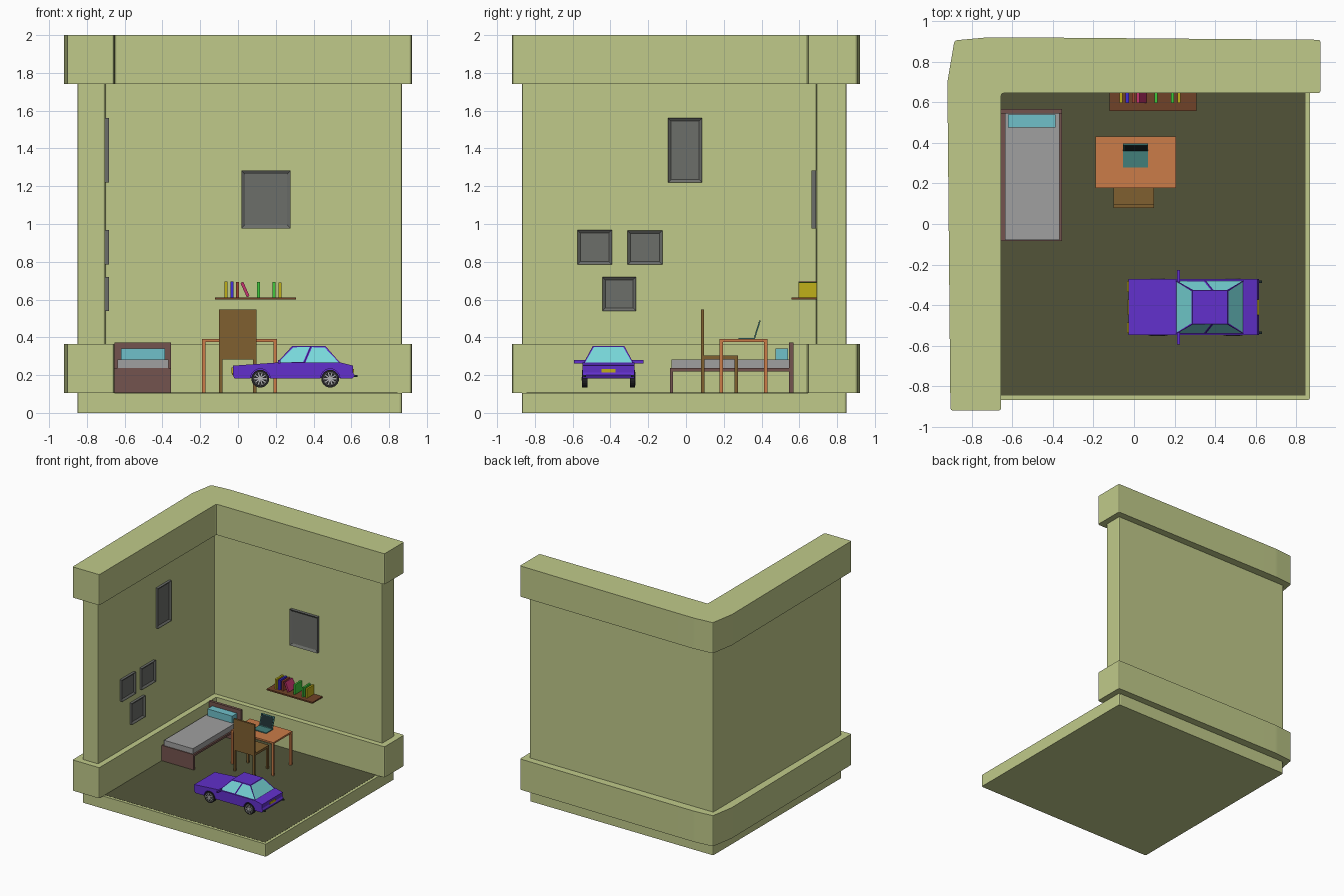
import bpy, bmesh, math
from mathutils import Vector, Matrix

if "Cube" in bpy.data.objects:
    bpy.data.objects.remove(bpy.data.objects["Cube"])


def mat(name, r, g, b):
    m = bpy.data.materials.new(name)
    m.diffuse_color = [((c / 255 + 0.055) / 1.055) ** 2.4 for c in (r, g, b)] + [1]
    m.use_nodes = True
    m.node_tree.nodes["Principled BSDF"].inputs["Base Color"].default_value = m.diffuse_color
    return m


WALL = mat("wall_green", 192, 202, 138)
FLOOR = mat("floor_olive", 82, 84, 57)
FRAME = mat("frame_grey", 108, 110, 106)
BEDWOOD = mat("bed_wood", 116, 84, 78)
SHEET = mat("sheet_grey", 160, 160, 160)
PILLOW = mat("pillow_blue", 112, 192, 202)
DESK = mat("desk_orange", 203, 124, 72)
CHAIR = mat("chair_brown", 128, 96, 48)
SHELF = mat("shelf_brown", 112, 66, 40)
TEAL = mat("laptop_teal", 66, 126, 122)
DARK = mat("dark", 28, 44, 46)
PAINT = mat("car_purple", 98, 48, 204)
GLASS = mat("car_glass", 120, 216, 218)
YELLOW = mat("yellow", 192, 176, 24)
BLUE = mat("blue", 64, 44, 216)
GREEN = mat("green", 64, 200, 60)
PINK = mat("pink", 196, 52, 110)
MAROON = mat("maroon", 160, 70, 50)
TYRE = mat("tyre", 36, 36, 38)
METAL = mat("metal", 178, 178, 180)


def finish(bm, name, *mats):
    bmesh.ops.recalc_face_normals(bm, faces=bm.faces)
    me = bpy.data.meshes.new(name)
    bm.to_mesh(me)
    bm.free()
    for m in mats:
        me.materials.append(m)
    ob = bpy.data.objects.new(name, me)
    bpy.context.collection.objects.link(ob)
    return ob


def box(name, x, y, z, m, rot=None):
    """Box from (min, max) ranges, optionally rotated about its centre."""
    bm = bmesh.new()
    bmesh.ops.create_cube(bm, size=1)
    bmesh.ops.scale(bm, vec=[b - a for a, b in (x, y, z)], verts=bm.verts)
    ob = finish(bm, name, m)
    ob.location = [(a + b) / 2 for a, b in (x, y, z)]
    if rot:
        ob.rotation_euler = rot
    return ob


def prism(name, pts, lo, hi, m, axis="z", bevel=0):
    """Extrude a polygon along z (xy points) or y (xz points)."""
    bm = bmesh.new()
    f = bm.faces.new([bm.verts.new((a, b, lo) if axis == "z" else (a, lo, b)) for a, b in pts])
    r = bmesh.ops.extrude_face_region(bm, geom=[f])
    d = (0, 0, hi - lo) if axis == "z" else (0, hi - lo, 0)
    bmesh.ops.translate(bm, vec=d, verts=[v for v in r["geom"] if isinstance(v, bmesh.types.BMVert)])
    if bevel:
        up = [e for e in bm.edges if abs(e.verts[0].co.z - e.verts[1].co.z) > 1e-4]
        bmesh.ops.bevel(bm, geom=up, offset=bevel, segments=2, profile=0.5, affect="EDGES")
    return finish(bm, name, m)


def cylinder(name, loc, r, depth, m, rot, seg=24):
    bm = bmesh.new()
    bmesh.ops.create_cone(bm, cap_ends=True, segments=seg, radius1=r, radius2=r, depth=depth)
    ob = finish(bm, name, m)
    ob.location, ob.rotation_euler = loc, rot
    return ob


# Room: slab, L-shaped walls, thick bands at bottom and top
prism("floor_slab", [(-.85, -.868), (.868, -.868), (.868, .85), (-.85, .85)], 0, .106, WALL, bevel=.012)
box("floor_surface", (-.66, .845), (-.845, .65), (.09, .107), FLOOR)
prism("walls", [(-.85, -.868), (-.703, -.868), (-.703, .69), (.868, .69), (.868, .85), (-.85, .85)],
      .1, 1.8, WALL, bevel=.008)
band = [(-.905, -.92), (-.655, -.92), (-.655, .645), (.92, .645), (.92, .908),
        (-.58, .92), (-.72, .92), (-.885, .905), (-.92, .70)]
prism("lower_band", band, .106, .366, WALL, bevel=.012)
prism("upper_band", band, 1.74, 2.0, WALL, bevel=.012)


# Picture frames: inset and recessed front face
def picture(name, w, h, loc, turn):
    bm = bmesh.new()
    bmesh.ops.create_cube(bm, size=1)
    bmesh.ops.scale(bm, vec=(w, .024, h), verts=bm.verts)
    bm.normal_update()
    f = min(bm.faces, key=lambda q: q.calc_center_median().y)
    bmesh.ops.inset_region(bm, faces=[f], thickness=.022 if w < .2 else .026)
    bmesh.ops.translate(bm, vec=(0, .012, 0), verts=f.verts)
    ob = finish(bm, name, FRAME)
    ob.location, ob.rotation_euler = loc, (0, 0, turn)


for i, (y0, y1, z0, z1) in enumerate([(-.095, .085, 1.22, 1.56), (-.575, -.392, .785, .968),
                                      (-.31, -.125, .785, .965), (-.443, -.265, .54, .72)]):
    picture(f"left_picture_{i}", y1 - y0, z1 - z0, (-.694, (y0 + y1) / 2, (z0 + z1) / 2), math.pi / 2)
picture("back_picture", .26, .305, (.148, .676, 1.13), 0)

# Bed
box("bed_headboard", (-.655, -.355), (.545, .568), (.106, .372), BEDWOOD)
box("bed_footboard", (-.655, -.355), (-.085, -.07), (.106, .237), BEDWOOD)
box("bed_base", (-.655, -.355), (-.075, .55), (.22, .237), BEDWOOD)
box("mattress", (-.637, -.368), (-.078, .545), (.234, .282), SHEET)
box("pillow", (-.62, -.387), (.475, .54), (.282, .341), PILLOW)


# Desk and chair
def legs(name, xs, ys, w, top, m):
    for i, x in enumerate(xs):
        for j, y in enumerate(ys):
            box(f"{name}_{i}{j}", (x, x + w), (y, y + w), (.106, top), m)


box("desk_top", (-.19, .207), (.177, .432), (.376, .39), DESK)
legs("desk_leg", (-.19, .189), (.177, .414), .018, .38, DESK)
box("chair_seat", (-.1, .098), (.08, .275), (.283, .303), CHAIR)
box("chair_back", (-.1, .098), (.08, .096), (.283, .548), CHAIR)
legs("chair_leg", (-.1, .08), (.08, .258), .017, .29, CHAIR)

# Laptop
box("laptop_base", (-.055, .07), (.278, .365), (.39, .397), TEAL)
tilt = math.atan2(.03, .095)
box("laptop_lid", (-.055, .07), (.375, .381), (.393, .492), TEAL, (-tilt, 0, 0))
box("laptop_screen", (-.048, .063), (.3735, .3755), (.4, .486), DARK, (-tilt, 0, 0))

# Shelf with books
box("shelf", (-.122, .307), (.558, .69), (.6, .612), SHELF)
for i, (x, h, m) in enumerate([(-.064, .695, YELLOW), (-.033, .695, BLUE), (-.002, .694, MAROON),
                               (.109, .694, GREEN), (.19, .692, GREEN), (.222, .69, YELLOW)]):
    box(f"book_{i}", (x - .008, x + .008), (.596, .69), (.612, h), m)
box("leaning_book", (.029, .045), (.596, .69), (.612, .695), PINK, (0, -.42, 0))

# Car body with wheel arches
CY, HW, WX, WZ = -.41, .138, (.118, .488), .181


def arch(cx):
    return [(cx + .052 * math.cos(a), WZ + .052 * math.sin(a)) for a in [math.pi * k / 12 for k in range(13)]]


profile = [(-.027, .25), (-.027, .2), (-.018, WZ)] + arch(WX[0])[::-1] + arch(WX[1])[::-1] + \
          [(.606, WZ), (.617, .2), (.608, .215), (.61, .25), (.545, .266), (.2, .266)]
prism("car_body", profile, CY - HW, CY + HW, PAINT, "y")
box("car_inner_body", (.03, .57), (CY - .095, CY + .095), (.185, .25), PAINT)

# Car cabin: inset faces become windows
bm = bmesh.new()
base, roof = (.205, .35, .542), (.288, .387, .462)
grid = {}
for s in (-1, 1):
    for i in range(3):
        grid[s, i, 0] = bm.verts.new((base[i], CY + s * .132, .264))
        grid[s, i, 1] = bm.verts.new((roof[i], CY + s * .083, .355))
panes = []
for i in (0, 1):
    for s in (-1, 1):
        panes.append(bm.faces.new([grid[s, i, 0], grid[s, i + 1, 0], grid[s, i + 1, 1], grid[s, i, 1]]))
    for k in (0, 1):
        bm.faces.new([grid[-1, i, k], grid[-1, i + 1, k], grid[1, i + 1, k], grid[1, i, k]])
for i in (0, 2):
    panes.append(bm.faces.new([grid[-1, i, 0], grid[1, i, 0], grid[1, i, 1], grid[-1, i, 1]]))
bmesh.ops.recalc_face_normals(bm, faces=bm.faces)
bmesh.ops.inset_individual(bm, faces=panes, thickness=.009, depth=-.002)
for f in panes:
    f.material_index = 1
finish(bm, "car_cabin", PAINT, GLASS)

# Car plates, lamps, mirrors and exhausts
box("rear_plate", (.605, .615), (CY - .038, CY + .038), (.213, .232), YELLOW)
box("front_plate", (-.032, -.025), (CY - .038, CY + .038), (.2, .218), YELLOW)
for s, side in ((-1, "right"), (1, "left")):
    def span(a, b):
        return tuple(sorted((CY + s * a, CY + s * b)))
    box(f"headlamp_{side}", (-.035, -.025), span(.075, .128), (.208, .24), YELLOW)
    box(f"mirror_{side}", (.213, .226), span(.125, .184), (.262, .28), PAINT)
    box(f"exhaust_{side}", (.59, .632), span(.12, .132), (.19, .201), DARK)
    # Wheels with rim ring, hub and spokes
    for x in WX:
        end = "front" if x < .3 else "rear"
        n = f"{end}_{side}"
        face = CY + s * .14
        quarter = (math.pi / 2, 0, 0)
        cylinder(f"tyre_{n}", (x, CY + s * .126, WZ), .047, .027, TYRE, quarter)
        cylinder(f"hub_{n}", (x, face, WZ), .009, .005, METAL, quarter, 12)
        bpy.ops.mesh.primitive_torus_add(location=(x, face, WZ), rotation=quarter, major_radius=.034,
                                         minor_radius=.002, major_segments=24, minor_segments=6)
        bpy.context.object.name = f"rim_{n}"
        bpy.context.object.data.materials.append(METAL)
        for k in range(5):
            box(f"spoke_{n}_{k}", (x - .034, x + .034), (face - .0018, face + .0018),
                (WZ - .003, WZ + .003), METAL, (0, math.pi * k / 5, 0))
